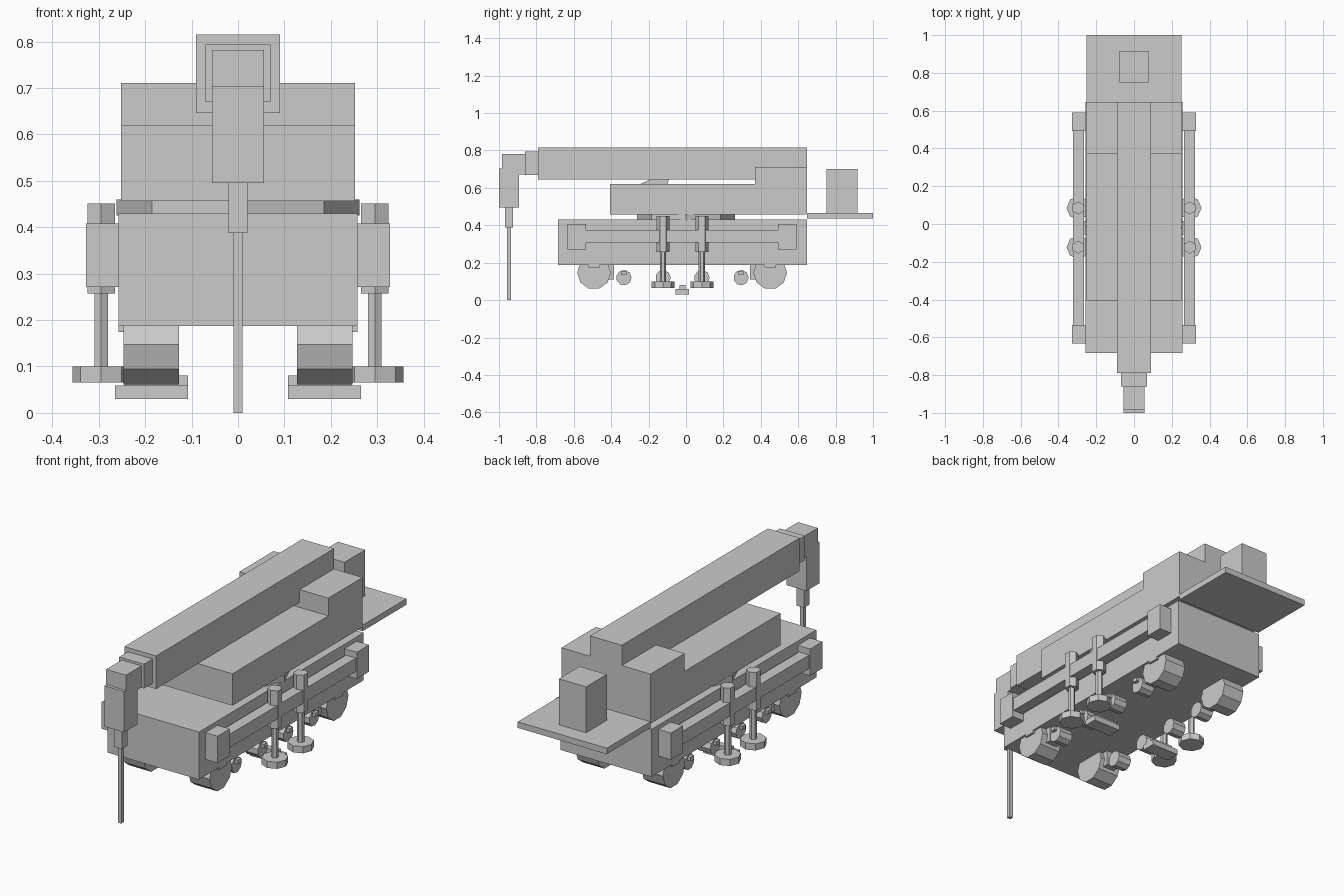
import bpy, bmesh, math
from mathutils import Vector

if "Cube" in bpy.data.objects:
    bpy.data.objects.remove(bpy.data.objects["Cube"])


def finish(name, bm):
    bmesh.ops.recalc_face_normals(bm, faces=bm.faces)
    me = bpy.data.meshes.new(name)
    bm.to_mesh(me)
    bm.free()
    ob = bpy.data.objects.new(name, me)
    bpy.context.collection.objects.link(ob)
    return ob


def prism(name, profile, x0, x1):
    """Extrude a (y, z) profile from x0 to x1."""
    bm = bmesh.new()
    face = bm.faces.new([bm.verts.new((x0, y, z)) for y, z in profile])
    ext = bmesh.ops.extrude_face_region(bm, geom=[face])
    verts = [g for g in ext["geom"] if isinstance(g, bmesh.types.BMVert)]
    bmesh.ops.translate(bm, verts=verts, vec=(x1 - x0, 0, 0))
    return finish(name, bm)


def box(name, x, y, z):
    return prism(name, [(y[0], z[0]), (y[1], z[0]), (y[1], z[1]), (y[0], z[1])], *x)


def roller(name, x, y, z, r, n, phase=0.0):
    """Polygonal wheel with its axle along x."""
    ring = [phase + 2 * math.pi * i / n for i in range(n)]
    return prism(name, [(y + r * math.cos(a), z + r * math.sin(a)) for a in ring], *x)


def rod(name, a, b, r, n, phase=0.0):
    """Polygonal rod from point a to point b."""
    a, b = Vector(a), Vector(b)
    q = Vector((0, 0, 1)).rotation_difference(b - a)
    bm = bmesh.new()
    rings = []
    for p in (a, b):
        rings.append([bm.verts.new(p + q @ Vector((
            r * math.cos(phase + 2 * math.pi * i / n),
            r * math.sin(phase + 2 * math.pi * i / n), 0))) for i in range(n)])
    for i in range(n):
        j = (i + 1) % n
        bm.faces.new((rings[0][i], rings[0][j], rings[1][j], rings[1][i]))
    bm.faces.new(rings[0])
    bm.faces.new(rings[1])
    return finish(name, bm)


# Hull, turntable and upper body with its raised rear
box("chassis", (-.258, .258), (-.684, .647), (.187, .43))
rod("turntable", (0, 0, .425), (0, 0, .46), .262, 8)
prism("upper_body", [(-.405, .457), (.647, .457), (.647, .711), (.37, .711),
                     (.37, .62), (-.405, .62)], -.252, .252)

# Rear platform with winch box
box("rear_platform", (-.252, .252), (.647, 1.0), (.436, .467))
box("winch_box", (-.077, .077), (.75, .917), (.467, .702))

# Telescoping boom, its lift cylinder and the head
box("boom_main", (-.09, .09), (-.79, .647), (.646, .815))
box("boom_middle", (-.07, .07), (-.86, -.79), (.67, .794))
prism("boom_tip", [(-.86, .672), (-.86, .782), (-.985, .782), (-.985, .672)], -.056, .056)
box("boom_head", (-.056, .056), (-1.0, -.893), (.495, .704))
prism("lift_cylinder", [(-.25, .618), (-.1, .618), (-.09, .65), (-.18, .65)], -.04, .04)
box("hook_sleeve", (-.021, .021), (-.968, -.924), (.388, .497))
box("hanging_rod", (-.01, .01), (-.957, -.936), (0, .39))


def xs(s, a, b):
    return (s * a, s * b)


for s, side in ((-1, "left"), (1, "right")):
    # Outrigger beam with end blocks
    box(f"side_beam_{side}", xs(s, .265, .322), (-.6, .55), (.307, .376))
    for y0, y1, end in ((-.633, -.535, "front"), (.492, .59, "rear")):
        box(f"beam_block_{end}_{side}", xs(s, .255, .328), (y0, y1), (.271, .408))

    # Stabilizer jacks: hexagonal sleeve, rod and round foot
    for i, y in enumerate((-.123, .085)):
        x = s * .295
        rod(f"jack_sleeve_{side}_{i}", (x, y, .257), (x, y, .451), .034, 6, math.pi / 6)
        rod(f"jack_rod_{side}_{i}", (x, y, .09), (x, y, .27), .017, 6, math.pi / 6)
        rod(f"jack_foot_{side}_{i}", (x, y, .066), (x, y, .1), .062, 8)

    # Main wheels with fender tabs and suspension brackets
    for end, y, d in (("front", -.492, 1), ("rear", .45, -1)):
        roller(f"wheel_{end}_{side}", xs(s, .127, .247), y, .147, .09, 10)
        box(f"wheel_tab_{end}_{side}", xs(s, .24, .258), (y - .03, y + .03), (.174, .195))
        box(f"bracket_{end}_{side}", xs(s, .15, .215), (y + d * .078, y + d * .108), (.11, .19))

    # Small road rollers with axle pins
    for i, y in enumerate((-.332, -.123, .085, .294)):
        roller(f"road_roller_{side}_{i}", xs(s, .15, .225), y, .12, .041, 9)
        box(f"roller_pin_{side}_{i}", xs(s, .225, .242), (y - .014, y + .014), (.133, .153))

    # Central skid shoe under the hull
    box(f"skid_plate_{side}", xs(s, .108, .265), (-.056, .017), (.03, .059))
    box(f"skid_rib_{side}", xs(s, .108, .245), (-.036, -.004), (.058, .081))
